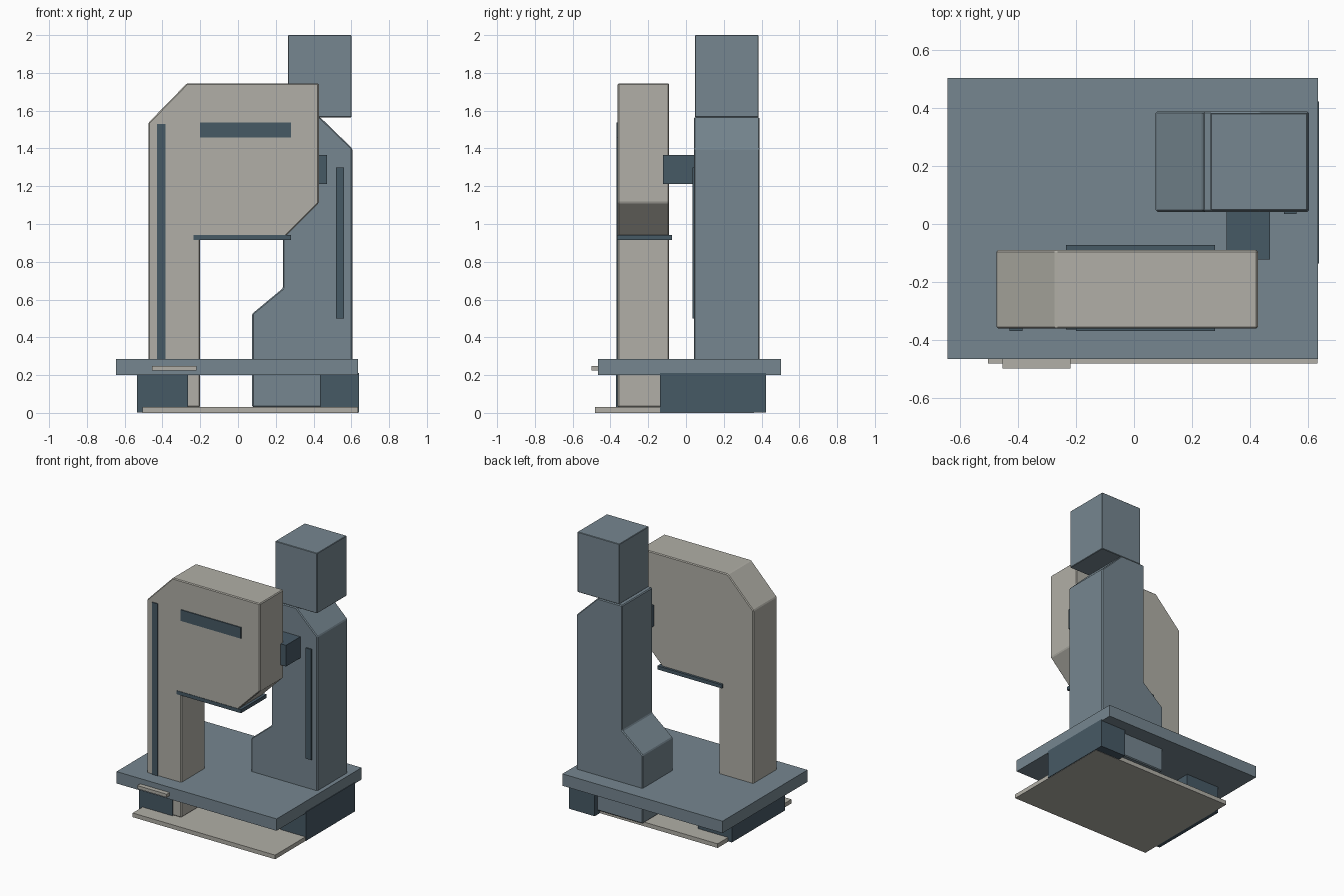
import bpy
import bmesh

cube = bpy.data.objects.get("Cube")
if cube:
    bpy.data.objects.remove(cube, do_unlink=True)


def material(name, rgb):
    m = bpy.data.materials.new(name)
    m.use_nodes = True
    m.diffuse_color = (*rgb, 1)
    bsdf = next(n for n in m.node_tree.nodes if n.type == 'BSDF_PRINCIPLED')
    bsdf.inputs["Base Color"].default_value = (*rgb, 1)
    return m


slate = material("slate blue", (0.18, 0.24, 0.28))
dark = material("dark slate", (0.062, 0.1, 0.13))
beige = material("warm grey", (0.44, 0.43, 0.385))


def extrude(name, outline, y0, y1, mat, bevel=0):
    """Extrude an (x, z) outline from y0 back to y1."""
    bm = bmesh.new()
    face = bm.faces.new([bm.verts.new((x, y0, z)) for x, z in outline])
    result = bmesh.ops.extrude_face_region(bm, geom=[face])
    moved = [v for v in result["geom"] if isinstance(v, bmesh.types.BMVert)]
    bmesh.ops.translate(bm, verts=moved, vec=(0, y1 - y0, 0))
    bmesh.ops.recalc_face_normals(bm, faces=bm.faces)
    mesh = bpy.data.meshes.new(name)
    bm.to_mesh(mesh)
    bm.free()
    mesh.materials.append(mat)
    ob = bpy.data.objects.new(name, mesh)
    bpy.context.collection.objects.link(ob)
    if bevel:
        mod = ob.modifiers.new("soft edges", 'BEVEL')
        mod.width = bevel
        mod.segments = 1
    return ob


def box(name, x, y, z, mat, bevel=0):
    outline = [(x[0], z[0]), (x[1], z[0]), (x[1], z[1]), (x[0], z[1])]
    return extrude(name, outline, y[0], y[1], mat, bevel)


# Base: floor plate, side housings, table slab and drawer pull
box("floor_plate", (-0.505, 0.635), (-0.483, 0.36), (0, 0.03), beige)
box("right_housing", (-0.535, -0.265), (-0.37, 0.24), (0.002, 0.21), dark)
box("left_housing", (0.435, 0.64), (-0.137, 0.423), (0.002, 0.21), dark)
box("table_slab", (-0.645, 0.636), (-0.467, 0.504), (0.2, 0.286), slate)
box("drawer_pull", (-0.455, -0.22), (-0.5, -0.46), (0.225, 0.248), beige)

# Front arm: upright with an overhanging head
extrude("front_arm", [
    (-0.475, 0.03), (-0.2, 0.03), (-0.2, 0.928), (0.245, 0.928),
    (0.428, 1.112), (0.428, 1.745), (-0.27, 1.745), (-0.475, 1.535),
], -0.362, -0.09, beige, 0.006)
box("head_vent", (-0.2, 0.28), (-0.369, -0.355), (1.457, 1.537), dark)
box("arm_rail", (-0.43, -0.385), (-0.369, -0.355), (0.28, 1.53), dark)
box("head_lower_plate", (-0.235, 0.28), (-0.365, -0.073), (0.916, 0.942), dark)

# Rear column: stepped foot and clipped shoulder
extrude("rear_column", [
    (0.075, 0.03), (0.605, 0.03), (0.605, 1.4), (0.435, 1.565),
    (0.238, 1.565), (0.238, 0.66), (0.075, 0.525),
], 0.042, 0.389, slate, 0.006)
box("column_rail", (0.518, 0.562), (0.034, 0.05), (0.5, 1.3), dark)
box("motor_block", (0.265, 0.6), (0.047, 0.384), (1.565, 2.0), slate, 0.003)

# Link between the column and the head
box("link_block", (0.32, 0.47), (-0.123, 0.05), (1.212, 1.365), dark)
